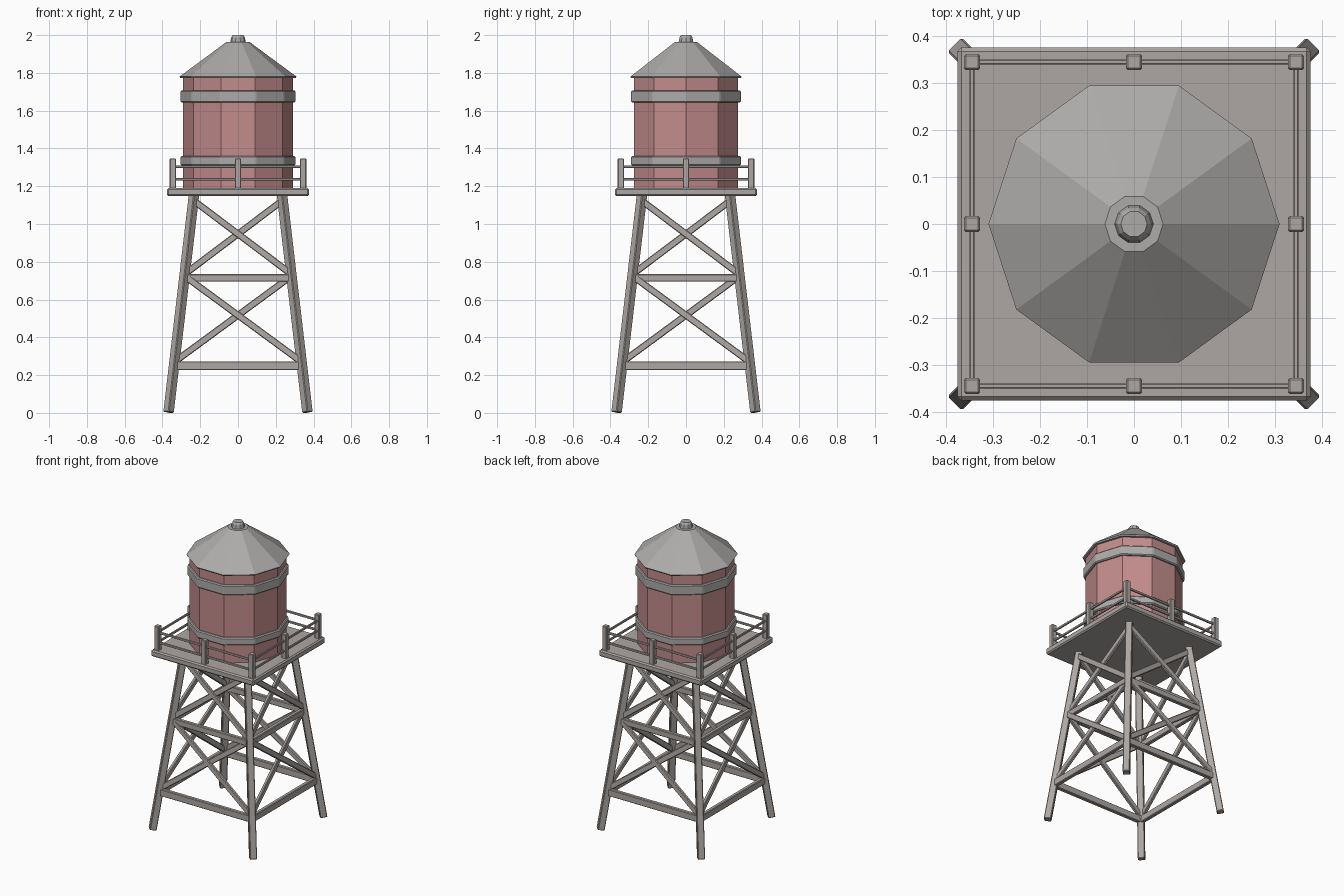
import bpy, bmesh, math
from mathutils import Matrix, Vector

if "Cube" in bpy.data.objects:
    bpy.data.objects.remove(bpy.data.objects["Cube"])


def material(name, rgb):
    m = bpy.data.materials.new(name)
    m.use_nodes = True
    m.diffuse_color = (*rgb, 1)
    m.node_tree.nodes["Principled BSDF"].inputs["Base Color"].default_value = (*rgb, 1)
    return m


wood = material("weathered wood", (0.42, 0.39, 0.37))
metal = material("grey metal", (0.42, 0.41, 0.40))
red = material("faded red", (0.54, 0.265, 0.26))


def finish(bm, name, mat, bevel=0):
    mesh = bpy.data.meshes.new(name)
    bmesh.ops.recalc_face_normals(bm, faces=bm.faces)
    bm.to_mesh(mesh)
    bm.free()
    mesh.materials.append(mat)
    ob = bpy.data.objects.new(name, mesh)
    bpy.context.collection.objects.link(ob)
    if bevel:
        mod = ob.modifiers.new("Bevel", "BEVEL")
        mod.width = bevel
        mod.segments = 1
    return ob


def beam(name, a, b, width, depth, outward, mat, bevel=0.004):
    """Box from a to b; depth is measured along the outward direction."""
    a, b = Vector(a), Vector(b)
    axis = (b - a).normalized()
    out = Vector(outward)
    out = (out - axis * out.dot(axis)).normalized()
    side = out.cross(axis)
    turn = Matrix((side, out, axis)).transposed().to_4x4()
    size = Matrix.Diagonal((width, depth, (b - a).length, 1))
    bm = bmesh.new()
    bmesh.ops.create_cube(bm, size=1, matrix=Matrix.Translation((a + b) / 2) @ turn @ size)
    return finish(bm, name, mat, bevel)


def lathe(name, profile, sides, mat, bevel=0):
    """Faceted solid of revolution from (radius, height) pairs."""
    bm = bmesh.new()
    rings = [[bm.verts.new((r * math.cos(k * math.tau / sides),
                            r * math.sin(k * math.tau / sides), z))
              for k in range(sides)] for r, z in profile]
    for low, high in zip(rings, rings[1:]):
        for k in range(sides):
            n = (k + 1) % sides
            bm.faces.new((low[k], low[n], high[n], high[k]))
    bm.faces.new(rings[0])
    bm.faces.new(rings[-1])
    return finish(bm, name, mat, bevel)


# Tank, hoops, roof and cap
lathe("tank", [(0.29, 1.18), (0.29, 1.78)], 10, red)
lathe("lower_hoop", [(0.305, 1.31), (0.305, 1.36)], 10, metal, 0.006)
lathe("upper_hoop", [(0.305, 1.643), (0.305, 1.708)], 10, metal, 0.006)
lathe("roof", [(0.305, 1.772), (0.31, 1.78), (0.062, 1.963)], 10, metal)
lathe("roof_cap", [(0.043, 1.955), (0.036, 1.988), (0.028, 2.0)], 10, metal)

# Platform
beam("platform", (0, 0, 1.147), (0, 0, 1.19), 0.752, 0.752, (0, 1, 0), wood, 0.008)


def leg_offset(z):
    return 0.368 - 0.117 * z


# Tower frame and railing, one side at a time
for i, label in enumerate(("front", "left", "back", "right")):
    spin = Matrix.Rotation(i * math.pi / 2, 3, "Z")
    outward = spin @ Vector((0, -1, 0))

    def on_frame(sign, z, push=0.0):
        d = leg_offset(z)
        return spin @ Vector((sign * d, -d - push, z))

    beam(label + "_leg", on_frame(1, 0.0035), on_frame(1, 1.16), 0.043, 0.043,
         spin @ Vector((1, -1, 0)), wood)
    for level, z in (("lower", 0.25), ("middle", 0.715)):
        beam(f"{label}_{level}_girt", on_frame(-1, z), on_frame(1, z),
             0.046 if level == "lower" else 0.04, 0.026, outward, wood)
    for level, low, high in (("lower", 0.27, 0.725), ("upper", 0.735, 1.125)):
        for sign in (-1, 1):
            push = 0.003 * sign
            beam(f"{label}_{level}_brace", on_frame(sign, low, push),
                 on_frame(-sign, high, push), 0.036, 0.02, outward, wood)

    # Railing posts and rails
    for place, x in (("corner", 0.345), ("middle", 0)):
        foot = spin @ Vector((x, -0.345, 1.18))
        beam(f"{label}_{place}_post", foot, foot + Vector((0, 0, 0.167)),
             0.034, 0.034, outward, wood)
    for level, z in (("lower", 1.237), ("upper", 1.303)):
        beam(f"{label}_{level}_rail", spin @ Vector((-0.345, -0.345, z)),
             spin @ Vector((0.345, -0.345, z)), 0.014, 0.011, outward, wood, 0.002)
